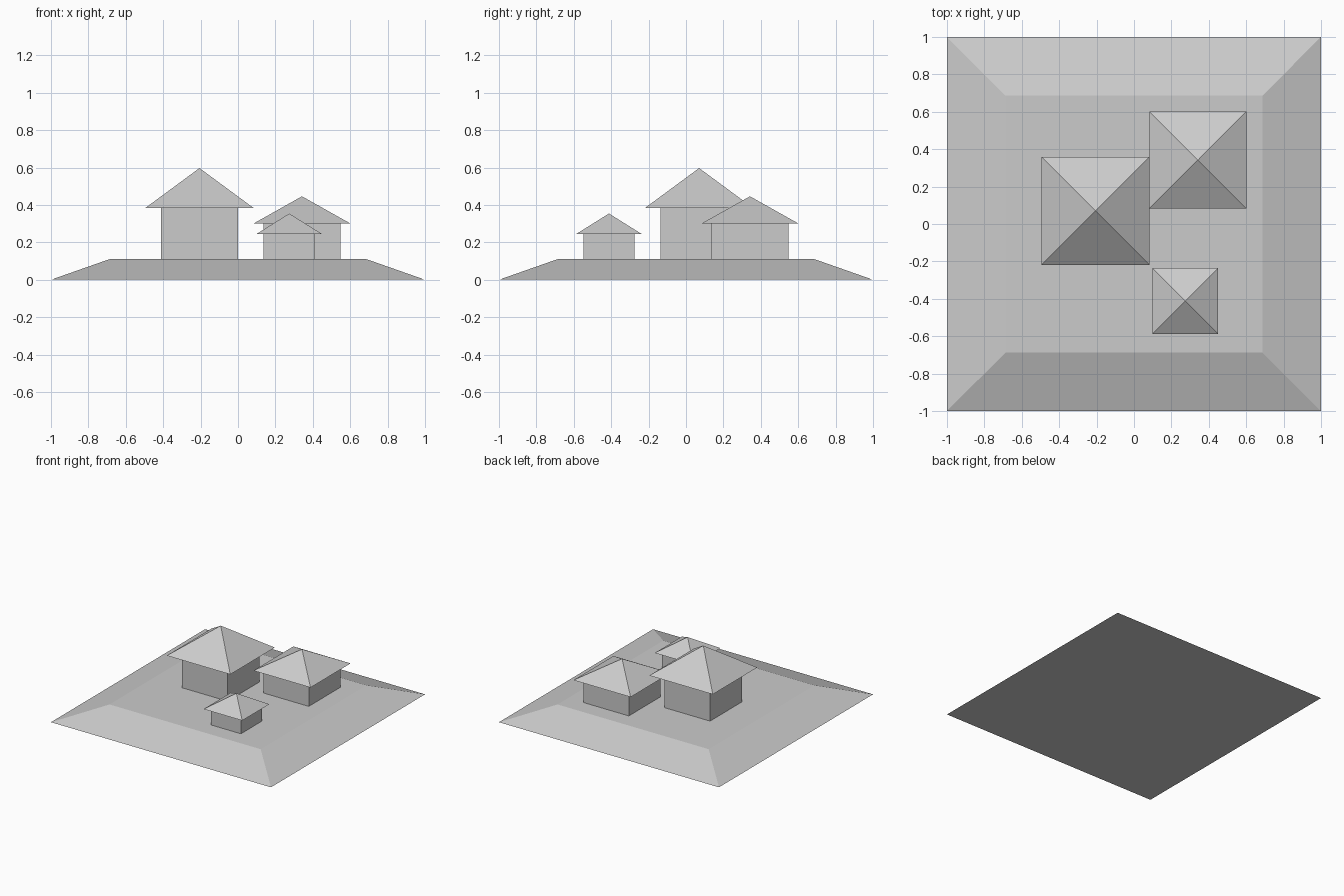
import bpy
from math import pi, sqrt

if "Cube" in bpy.data.objects:
    bpy.data.objects.remove(bpy.data.objects["Cube"])


def square_frustum(name, x, y, z0, z1, half_bottom, half_top):
    """Four-sided block, frustum or pyramid between two heights."""
    bpy.ops.mesh.primitive_cone_add(
        vertices=4, radius1=half_bottom * sqrt(2), radius2=half_top * sqrt(2),
        depth=z1 - z0, location=(x, y, (z0 + z1) / 2), rotation=(0, 0, pi / 4))
    obj = bpy.context.object
    obj.name = name
    bpy.ops.object.transform_apply(location=False, rotation=True, scale=True)
    return obj


GROUND = 0.11

# Sloped earth mound
square_frustum("mound", 0, 0, 0, GROUND, 1.0, 0.687)

# Houses: name, centre x, y, wall half width, eave half width, eave z, peak z
houses = [
    ("large", -0.206, 0.07, 0.206, 0.289, 0.384, 0.597),
    ("medium", 0.342, 0.342, 0.206, 0.26, 0.30, 0.446),
    ("small", 0.274, -0.412, 0.137, 0.176, 0.244, 0.354),
]
for name, x, y, wall, eave, z_eave, z_peak in houses:
    # Square walls and overhanging pyramid roof
    square_frustum(name + "_house_walls", x, y, GROUND, z_eave, wall, wall)
    square_frustum(name + "_house_roof", x, y, z_eave, z_peak, eave, 0)
